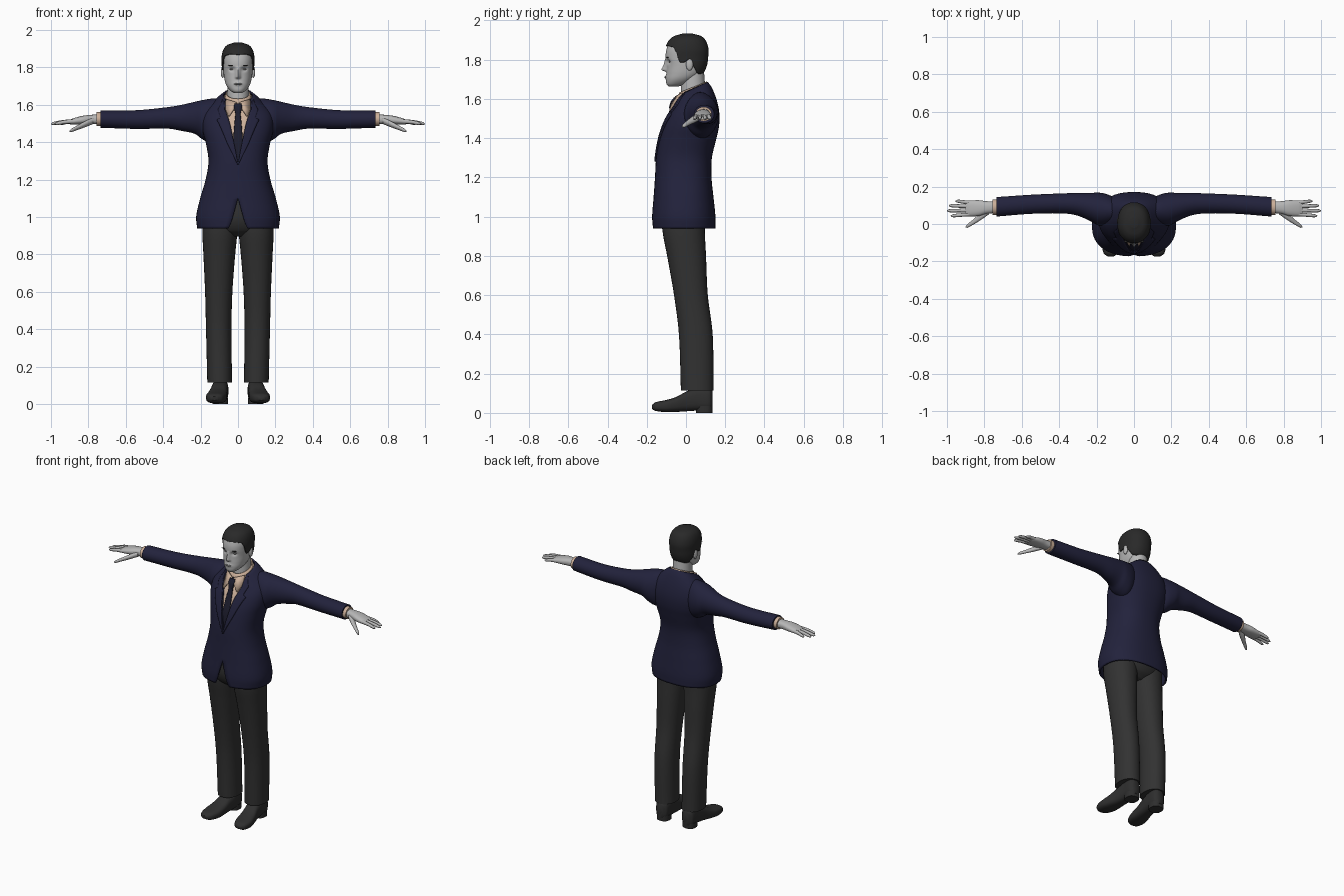
import bpy, bmesh, math
from mathutils import Vector

if "Cube" in bpy.data.objects:
    bpy.data.objects.remove(bpy.data.objects["Cube"])

def material(name, r, g, b):
    m = bpy.data.materials.new(name)
    m.diffuse_color = (r, g, b, 1)
    m.use_nodes = True
    m.node_tree.nodes["Principled BSDF"].inputs["Base Color"].default_value = m.diffuse_color
    return m

SKIN = material("grey_skin", .47, .47, .47)
LIP = material("shaded_skin", .27, .27, .27)
HAIR = material("dark_hair", .022, .022, .022)
NAVY = material("navy_cloth", .016, .016, .045)
TIE = material("tie_cloth", .012, .012, .026)
SHIRT = material("beige_shirt", .60, .43, .32)
GREY = material("charcoal_cloth", .032, .032, .032)
SHOE = material("shoe_leather", .028, .028, .028)

def sample(rows, t):
    """Smooth interpolation of key rows; the first column is the parameter."""
    i = 0
    while i < len(rows) - 2 and t > rows[i + 1][0]:
        i += 1
    a, b = rows[i], rows[i + 1]
    p, q = rows[max(i - 1, 0)], rows[min(i + 2, len(rows) - 1)]
    h = b[0] - a[0]
    s = (t - a[0]) / h
    out = []
    for k in range(1, len(a)):
        m0 = (b[k] - p[k]) / (b[0] - p[0]) * h
        m1 = (q[k] - a[k]) / (q[0] - a[0]) * h
        out.append((2*s**3 - 3*s*s + 1)*a[k] + (s**3 - 2*s*s + s)*m0
                   + (3*s*s - 2*s**3)*b[k] + (s**3 - s*s)*m1)
    return out

def linear(keys, t):
    for (t0, v0), (t1, v1) in zip(keys, keys[1:]):
        if t <= t1:
            return v0 + (v1 - v0) * max(0, (t - t0) / (t1 - t0))
    return keys[-1][1]

def power(v, e):
    return math.copysign(abs(v) ** e, v)

def finish(name, bm, mat, mirror=False, thick=0):
    bmesh.ops.remove_doubles(bm, verts=bm.verts, dist=1e-5)
    bmesh.ops.recalc_face_normals(bm, faces=bm.faces)
    me = bpy.data.meshes.new(name)
    bm.to_mesh(me)
    bm.free()
    ob = bpy.data.objects.new(name, me)
    bpy.context.collection.objects.link(ob)
    me.materials.append(mat)
    bpy.ops.object.select_all(action='DESELECT')
    ob.select_set(True)
    bpy.context.view_layer.objects.active = ob
    bpy.ops.object.shade_smooth_by_angle(angle=math.radians(50))
    if mirror:
        ob.modifiers.new("mirror", 'MIRROR').use_mirror_merge = False
    if thick:
        mod = ob.modifiers.new("thickness", 'SOLIDIFY')
        mod.thickness, mod.offset = thick, 0
    return ob

def grid(name, rings, mat, closed=True, caps=True, **kw):
    bm = bmesh.new()
    vs = [[bm.verts.new(p) for p in r] for r in rings]
    n = len(vs[0])
    for r, s in zip(vs, vs[1:]):
        for i in range(n if closed else n - 1):
            j = (i + 1) % n
            bm.faces.new((r[i], r[j], s[j], s[i]))
    if closed and caps:
        bm.faces.new(vs[0])
        bm.faces.new(vs[-1])
    return finish(name, bm, mat, **kw)

def loft(name, axis, rows, mat, n=28, e=1.0, k=5, **kw):
    """Rows are (position on axis, centre u, centre v, radius u, radius v)."""
    rings = []
    ts = [a[0] + (b[0] - a[0]) * j / k for a, b in zip(rows, rows[1:]) for j in range(k)]
    up = rows if rows[0][0] < rows[-1][0] else rows[::-1]
    for t in ts + [rows[-1][0]]:
        cu, cv, ru, rv = sample(up, t)
        ring = []
        for i in range(n):
            a = 2 * math.pi * i / n
            u, v = cu + ru * power(math.sin(a), e), cv - rv * power(math.cos(a), e)
            ring.append({'x': (t, u, v), 'y': (u, t, v), 'z': (u, v, t)}[axis])
        rings.append(ring)
    return grid(name, rings, mat, **kw)

def ball(name, loc, size, mat, mirror=False):
    bm = bmesh.new()
    bmesh.ops.create_uvsphere(bm, u_segments=16, v_segments=10, radius=1)
    for v in bm.verts:
        v.co = Vector([c + s * x for c, s, x in zip(loc, size, v.co)])
    return finish(name, bm, mat, mirror)

# Jacket body: z, half width, front y, back y, tilt
BODY = [(.94, .213, -.165, .145, .0), (1.0, .219, -.168, .145, 0), (1.1, .197, -.16, .135, 0),
        (1.2, .168, -.153, .125, 0), (1.3, .153, -.147, .127, 0), (1.4, .168, -.13, .15, 0),
        (1.46, .183, -.112, .163, 0), (1.52, .186, -.088, .165, .05), (1.57, .168, -.066, .152, .2),
        (1.62, .115, -.05, .127, .4), (1.65, .076, -.035, .108, .45)]
GAP = [(.94, .05), (.97, .036), (1.1, 0), (1.29, 0), (1.5, .042), (1.6, .066), (1.65, .066)]

def body(z, a, out=0.0):
    rx, yf, yb, tilt = sample(BODY, z)
    yc, ry = (yf + yb) / 2, (yb - yf) / 2
    y = -(ry + out) * power(math.cos(a), .85)
    return ((rx + out) * power(math.sin(a), .85), yc + y, z + tilt * y)

def angle_at(z, w):
    return math.asin(min(.99, w / sample(BODY, z)[0]) ** (1 / .85))

rings = []
for j in range(61):
    z = .94 + .71 * j / 60
    a0 = angle_at(z, linear(GAP, z))
    rings.append([body(z, a0 + (2 * math.pi - 2 * a0) * i / 56) for i in range(57)])
grid("jacket_body", rings, NAVY, closed=False, thick=.01)

# Lapels with a notch, lying on the jacket front
LAPEL = [(1.28, .004), (1.4, .035), (1.525, .06), (1.54, .036), (1.6, .034), (1.645, .008)]
rings = []
for j in range(41):
    z = 1.28 + .365 * j / 40
    w, lw = linear(GAP, z), linear(LAPEL, z)
    rings.append([body(z, angle_at(z, w + lw * i / 5), .009) for i in range(6)])
grid("lapel", rings, NAVY, closed=False, mirror=True, thick=.008)

# Sleeves and shirt cuffs
loft("sleeve", 'x', [(.085, .07, 1.53, .06, .105), (.14, .075, 1.515, .083, .118),
     (.19, .08, 1.52, .088, .105), (.23, .09, 1.53, .076, .086), (.30, .105, 1.53, .061, .070),
     (.37, .11, 1.53, .054, .058), (.54, .106, 1.521, .051, .050), (.735, .092, 1.523, .052, .046)],
     NAVY, n=36, mirror=True)
loft("shirt_cuff", 'x', [(.70, .09, 1.523, .041, .037), (.757, .09, 1.523, .041, .037)], SHIRT, mirror=True)

# Shirt front, neck band and collar points
grid("shirt_front", [[body(1.2 + .44 * j / 30, 2 * math.pi * i / 48, -.013) for i in range(48)]
                     for j in range(31)], SHIRT)
rings = []
for z, r in ((1.6, .07), (1.63, .067), (1.66, .063)):
    rings.append([(r * math.sin(a), .036 - (r + .006) * math.cos(a), z - .45 * r * math.cos(a))
                  for a in [2 * math.pi * i / 32 for i in range(32)]])
grid("shirt_collar", rings, SHIRT, caps=False, thick=.006)
grid("collar_point", [[(.006, -.053, 1.612), (.064, -.018, 1.63)],
                      [(.022, -.072, 1.575), (.066, -.045, 1.575)],
                      [(.046, -.083, 1.54), (.052, -.082, 1.54)]],
     SHIRT, closed=False, mirror=True, thick=.006)

# Tie
loft("tie_knot", 'z', [(1.55, 0, -.075, .013, .013), (1.585, 0, -.064, .021, .014),
                       (1.607, 0, -.05, .019, .012)], TIE, e=.7)
loft("tie_blade", 'z', [(1.27, 0, -.141, .03, .005), (1.4, 0, -.126, .026, .006),
                        (1.46, 0, -.108, .022, .006), (1.52, 0, -.085, .017, .007),
                        (1.56, 0, -.07, .012, .008)], TIE, e=.7)

# Trousers
loft("trouser_leg", 'z', [(.115, .098, .057, .066, .083), (.4, .103, .05, .068, .086),
     (.6, .103, .025, .073, .086), (.8, .1, .003, .085, .099), (.93, .097, -.012, .094, .108),
     (1.05, .095, -.012, .092, .11)], GREY, n=32, e=.92, mirror=True)
loft("trouser_seat", 'z', [(.895, 0, -.01, .08, .06), (.93, 0, -.012, .16, .105),
     (1.0, 0, -.012, .19, .132), (1.12, 0, -.012, .17, .125)], GREY, n=36)

# Shoes with heels
loft("shoe", 'y', [(-.174, .125, .03, .016, .010), (-.155, .123, .032, .040, .022),
     (-.1, .117, .035, .054, .031), (-.05, .11, .043, .051, .038), (0, .102, .058, .046, .05),
     (.06, .096, .07, .044, .058), (.12, .095, .07, .04, .058), (.136, .095, .065, .022, .045)],
     SHOE, e=.7, mirror=True)
loft("shoe_heel", 'z', [(0, .095, .093, .041, .042), (.035, .095, .093, .042, .043)],
     SHOE, e=.8, mirror=True)

# Hands: palm, four fingers, thumb
loft("palm", 'x', [(.74, .09, 1.522, .031, .026), (.79, .088, 1.521, .034, .025),
     (.83, .085, 1.518, .042, .023), (.88, .083, 1.511, .042, .017), (.9, .083, 1.508, .038, .012)],
     SKIN, e=.85, mirror=True)
for fname, y, tip, dy in (("index", .052, .98, -.008), ("middle", .073, 1.0, -.002),
                          ("ring", .094, .99, .004), ("little", .114, .955, .008)):
    ln = tip - .87
    loft(fname + "_finger", 'x', [(.87, y, 1.512, .0105, .012), (.87 + ln * .5, y + dy * .5, 1.508, .0095, .0105),
         (tip - .012, y + dy, 1.5, .008, .008), (tip, y + dy, 1.498, .002, .002)], SKIN, n=12, mirror=True)
loft("thumb", 'x', [(.775, .07, 1.515, .018, .018), (.82, .04, 1.495, .020, .016),
     (.86, .010, 1.477, .014, .012), (.89, -.010, 1.463, .010, .009), (.9, -.016, 1.458, .003, .003)],
     SKIN, n=14, mirror=True)

# Head: z, half width, front y, back y
HEAD = [(1.662, .02, -.088, -.045), (1.675, .04, -.099, .0), (1.7, .06, -.102, .045),
        (1.73, .071, -.1, .08), (1.77, .077, -.098, .099), (1.81, .079, -.104, .105),
        (1.85, .08, -.1, .107), (1.89, .07, -.083, .093), (1.912, .05, -.055, .07),
        (1.923, .018, -.015, .03)]

def bump(v, c, w):
    return math.exp(-((v - c) / w) ** 2)

def head(z, a, out=0.0):
    rx, yf, yb = sample(HEAD, z)
    x = (rx + out) * power(math.sin(a), .9)
    y = (yf + yb) / 2 - ((yb - yf) / 2 + out) * power(math.cos(a), .9)
    if not out and math.cos(a) > 0:
        y += .012 * bump(abs(x), .033, .015) * bump(z, 1.79, .012)       # eye sockets
        y -= .006 * bump(x, 0, .02) * bump(z, 1.711, .009)               # mouth
        rise = (1.808 - z) / .06 if z > 1.748 else 1 - (1.748 - z) / .012
        y -= .028 * max(0, min(1, rise)) * bump(x, 0, .011)              # nose
    return (x, y, z)

grid("head", [[head(1.662 + .261 * j / 80, 2 * math.pi * i / 96) for i in range(96)]
              for j in range(81)], SKIN)
loft("neck", 'z', [(1.57, 0, .04, .062, .066), (1.66, 0, .036, .058, .062), (1.75, 0, .035, .056, .056)], SKIN)
ball("ear", (.082, .018, 1.775), (.01, .018, .031), SKIN, True)
ball("eye", (.033, -.078, 1.79), (.012, .010, .006), LIP, True)
ball("eyebrow", (.035, -.093, 1.811), (.02, .007, .003), HAIR, True)
ball("lips", (0, -.104, 1.711), (.021, .006, .005), LIP)

# Hair: cap following the head down to a hairline that varies with direction
LINE = [(0, 1.868), (.5, 1.87), (.95, 1.862), (1.15, 1.835), (1.3, 1.785), (1.5, 1.785),
        (1.7, 1.805), (1.95, 1.76), (2.3, 1.73), (math.pi, 1.722)]
rings = []
for j in range(31):
    t = 1 - (1 - j / 30) ** 2
    ring = []
    for i in range(72):
        a = 2 * math.pi * i / 72
        low = linear(LINE, min(a, 2 * math.pi - a))
        x, y, z = head(low + (1.923 - low) * t, a, .005)
        ring.append((x, y, z + .006 * t))
    rings.append(ring)
cap = grid("hair", rings + [[(0, .008, 1.930)] * 72], HAIR, caps=False, thick=.006)
